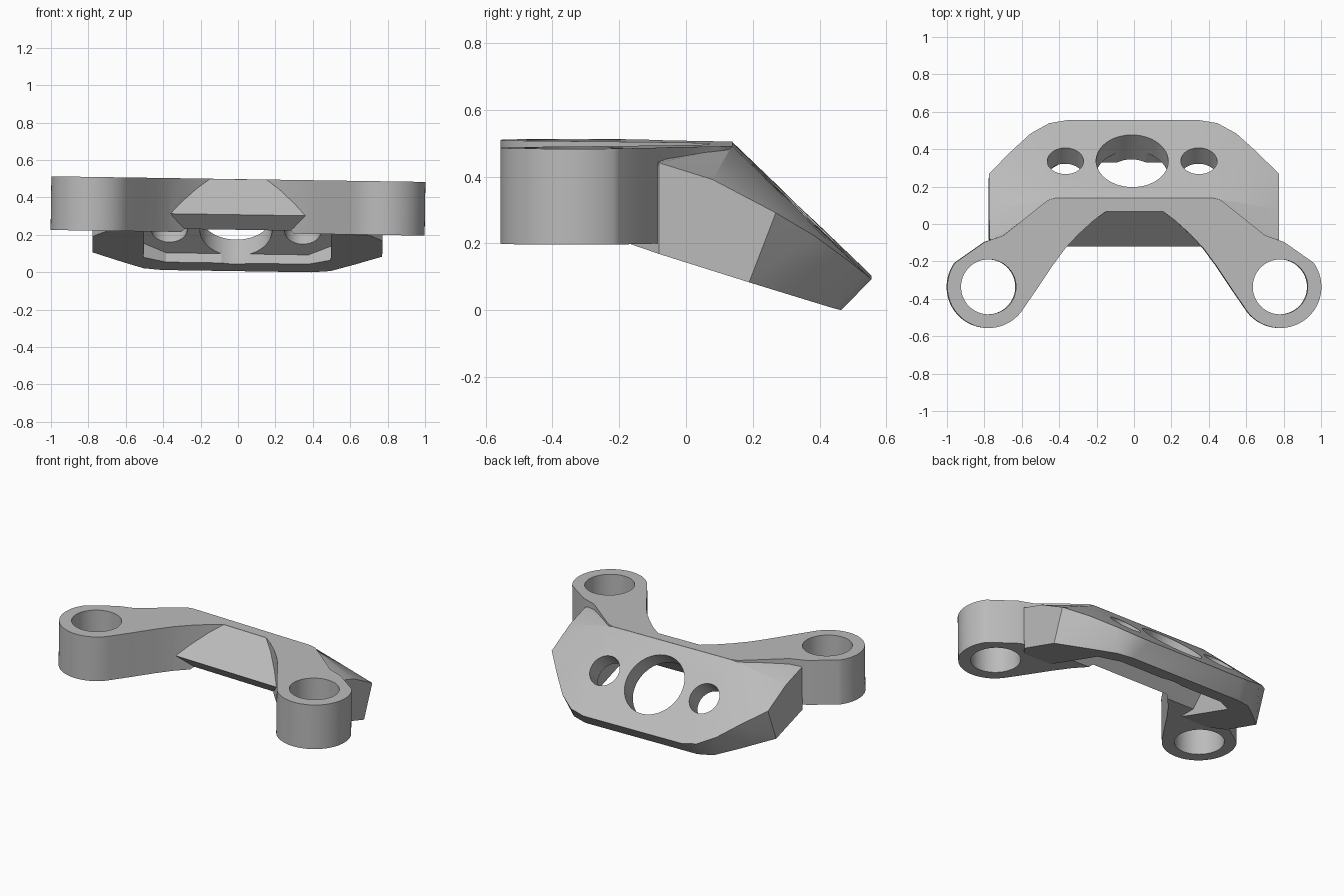
import bpy, bmesh, math
from mathutils import Matrix, Vector

cube = bpy.data.objects.get("Cube")
if cube:
    bpy.data.objects.remove(cube, do_unlink=True)

grey = bpy.data.materials.new("plain grey")
grey.use_nodes = True
colour = (0.5, 0.5, 0.5, 1)
grey.diffuse_color = colour
grey.node_tree.nodes["Principled BSDF"].inputs["Base Color"].default_value = colour

SLOPE = Matrix.Rotation(math.radians(-45), 4, "X")   # frame of the sloping plate
UPRIGHT = Matrix.Identity(4)


def make(name, bm, matrix=UPRIGHT):
    bmesh.ops.transform(bm, matrix=matrix, verts=bm.verts)
    bmesh.ops.recalc_face_normals(bm, faces=bm.faces)
    mesh = bpy.data.meshes.new(name)
    bm.to_mesh(mesh)
    bm.free()
    mesh.materials.append(grey)
    obj = bpy.data.objects.new(name, mesh)
    bpy.context.collection.objects.link(obj)
    return obj


def prism(name, outline, low, high, matrix=UPRIGHT):
    bm = bmesh.new()
    face = bm.faces.new([bm.verts.new((a, b, low)) for a, b in outline])
    top = bmesh.ops.extrude_face_region(bm, geom=[face])["geom"]
    verts = [g for g in top if isinstance(g, bmesh.types.BMVert)]
    bmesh.ops.translate(bm, vec=(0, 0, high - low), verts=verts)
    return make(name, bm, matrix)


def mirrored(half):
    return half + [(-a, b) for a, b in reversed(half)]


def circle(x, y, r, start=0, end=360, steps=64):
    return [(x + r * math.cos(math.radians(t)), y + r * math.sin(math.radians(t)))
            for t in (start + (end - start) * i / steps for i in range(steps))]


def combine(target, tool, operation):
    mod = target.modifiers.new(operation, "BOOLEAN")
    mod.operation = operation
    mod.solver = "EXACT"
    mod.object = tool
    bpy.context.view_layer.objects.active = target
    bpy.ops.object.modifier_apply(modifier=mod.name)
    bpy.data.objects.remove(tool, do_unlink=True)


# Sloping plate with drooping side flanges
top_points = [(.42, .14, .499), (.45, -.14, .499), (.35, .557, .1), (.45, .54, .115),
              (.55, .485, .16), (.66, .385, .235), (.775, .27, .305),
              (.775, .08, .405), (.775, -.08, .455)]
bottom_points = [(.4, .465, .008), (.5, .44, .016), (.62, .335, .05),
                 (.775, .19, .097), (.775, -.08, .182), (.7, -.17, .212)]
bm = bmesh.new()
for x, y, z in top_points + bottom_points:
    bm.verts.new((x, y, z))
    bm.verts.new((-x, y, z))
hull = bmesh.ops.convex_hull(bm, input=bm.verts)
loose = [v for v in bm.verts if not v.link_faces]
bmesh.ops.delete(bm, geom=loose, context="VERTS")
bracket = make("bracket", bm)

# Slanted front face and underside of the cross beam
wide = mirrored([(.5, -1.5), (.5, -.304)])
combine(bracket, prism("front_cutter", wide, -1, 1, SLOPE), "DIFFERENCE")
under = mirrored([(.5, -1), (.5, -.15)])
combine(bracket, prism("underside_cutter", under, -1, .134, SLOPE), "DIFFERENCE")

# Flat arms with round ends
arm = [(.15, .07), (.22, .018), (.3, -.055), (.37, -.13), (.44, -.225), (.52, -.345)]
arm += circle(.78, -.335, .22, 214, 398)
arm += [(.95, -.2), (.8, -.095), (.7, -.06), (.5, .1), (.46, .13), (.42, .14)]
combine(bracket, prism("arms", mirrored(arm), .213, .5), "UNION")

# Hollow beneath the plate
hollow = mirrored([(.5, -.19), (.5, .13), (.38, .198)])
combine(bracket, prism("hollow_cutter", hollow, -.6, .34, SLOPE), "DIFFERENCE")

# Holes through the plate
for x, r in ((-.366, .097), (-.009, .193), (.348, .097)):
    combine(bracket, prism("plate_hole", circle(x, .02, r), .2, .8, SLOPE), "DIFFERENCE")

# Holes through the arm ends
for side in (-1, 1):
    combine(bracket, prism("arm_hole", circle(side * .78, -.335, .147), 0, 1), "DIFFERENCE")

# Slight sideways lean, then settle on the ground
bracket.data.transform(Matrix.Rotation(.015, 4, "Y"))
pts = [v.co for v in bracket.data.vertices]
low = Vector([min(p[i] for p in pts) for i in range(3)])
high = Vector([max(p[i] for p in pts) for i in range(3)])
mid = (low + high) / 2
bracket.data.transform(Matrix.Translation((-mid.x, -mid.y, -low.z)))

bpy.ops.object.select_all(action="DESELECT")
bracket.select_set(True)
bpy.context.view_layer.objects.active = bracket
bpy.ops.object.shade_smooth_by_angle(angle=math.radians(25))
